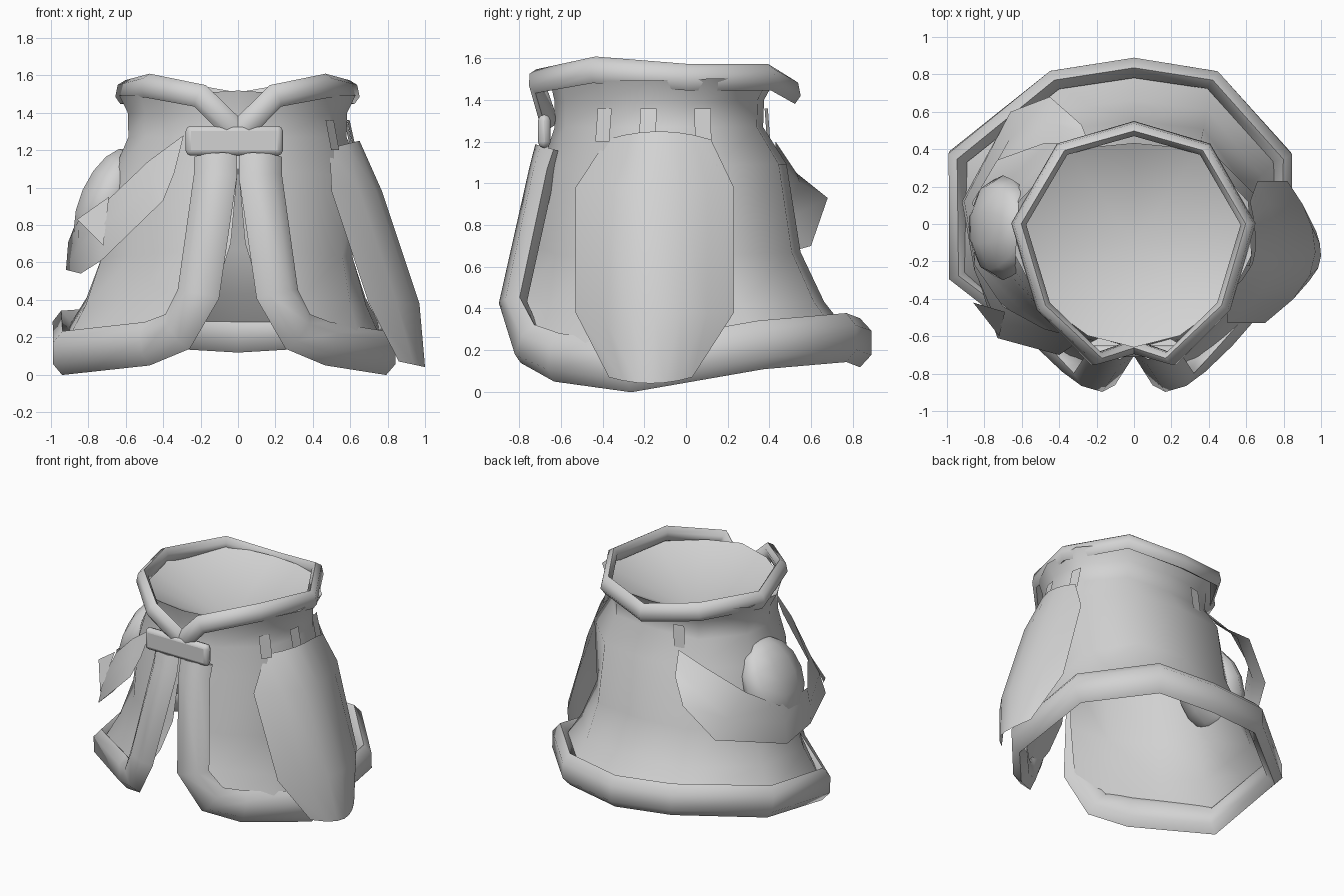
import bpy, bmesh, math
from mathutils import Matrix, Vector

start = bpy.data.objects.get("Cube")
if start:
    bpy.data.objects.remove(start, do_unlink=True)

cloth_grey = bpy.data.materials.new("light_grey_cloth")
cloth_grey.use_nodes = True
GREY = (0.65, 0.65, 0.65, 1)
cloth_grey.diffuse_color = GREY
cloth_grey.node_tree.nodes["Principled BSDF"].inputs["Base Color"].default_value = GREY

parts = []


def finish(name, bm):
    """Turn a bmesh into a named, coloured object."""
    bmesh.ops.remove_doubles(bm, verts=bm.verts, dist=0.0005)
    bmesh.ops.recalc_face_normals(bm, faces=bm.faces)
    mesh = bpy.data.meshes.new(name)
    bm.to_mesh(mesh)
    bm.free()
    mesh.materials.append(cloth_grey)
    obj = bpy.data.objects.new(name, mesh)
    bpy.context.collection.objects.link(obj)
    parts.append(obj)
    return obj


def grid(bm, rows, wrap=False):
    """Skin a list of point rows with quads."""
    verts = [[bm.verts.new(p) for p in row] for row in rows]
    for upper, lower in zip(verts, verts[1:]):
        count = len(upper)
        for i in range(count if wrap else count - 1):
            j = (i + 1) % count
            bm.faces.new((upper[i], upper[j], lower[j], lower[i]))
    return verts


def sheet(name, rows):
    bm = bmesh.new()
    grid(bm, rows)
    return finish(name, bm)


def both_sides(half):
    """Continue a half path, front to back, round the other side."""
    right = [Vector((-x * 1.01, y, z)) for x, y, z in half]
    left = [Vector((x if x < 0.7 else x * 0.85, y, z)) for x, y, z in half]
    return right + left[-2::-1]


def band(name, path, width, depth, tilt):
    """Sweep a flattened six-sided section round the body, its lower edge tilted outward."""
    rows = []
    for i, point in enumerate(path):
        after = path[min(i + 1, len(path) - 1)]
        before = path[max(i - 1, 0)]
        along = (after - before).normalized()
        out = Vector((point.x, point.y + 0.1, 0)).normalized()
        out.z = tilt
        out = (out - along * out.dot(along)).normalized()
        side = along.cross(out)
        rows.append([point + side * math.cos(k * math.pi / 3) * width / 2
                     + out * math.sin(k * math.pi / 3) * depth / 2 for k in range(6)])
    bm = bmesh.new()
    verts = grid(bm, rows, wrap=True)
    bm.faces.new(verts[0])
    bm.faces.new(verts[-1])
    return finish(name, bm)


# Cloak body: neck outline blended into the hem outline, open at the front
neck = [(-.07, -.63), (.22, -.58), (.49, -.38), (.58, -.15), (.56, .08), (.34, .34), (0, .37)]
hem = [(.2, -.84, .13), (.4, -.7, .02), (.66, -.5, -.04), (.93, -.27, -.05),
       (.93, .36, .02), (.42, .76, .05), (0, .82, .05)]
flare = [(1.5, .14), (1.4, .01), (1.27, 0), (1.08, .25), (.65, .4), (.4, .65), (.2, .97)]
rows = []
for z, t in flare:
    half = []
    for (nx, ny), (hx, hy, lift) in zip(neck, hem):
        half.append((max(0, nx + (hx - nx) * t), ny + (hy - ny) * t, z + lift * t))
    rows.append(both_sides(half))
bm = bmesh.new()
verts = grid(bm, rows)
hub = bm.verts.new((0, -.1, 1.22))
for a, b in zip(verts[0], verts[0][1:]):
    bm.faces.new((a, b, hub))
finish("cloak_body", bm)

# Rolled collar and the wide trim down the front and round the hem
band("collar", both_sides([(.01, -.66, 1.3), (.2, -.72, 1.49), (.48, -.44, 1.545),
                           (.61, 0, 1.51), (.38, .4, 1.51), (0, .51, 1.445)]), .13, .08, .2)
band("front_and_hem_trim", both_sides([(.12, -.66, 1.17), (.12, -.69, 1.06), (.21, -.83, .43),
                                       (.32, -.76, .23), (.48, -.62, .165), (.93, -.27, .115),
                                       (.93, .36, .225), (.42, .77, .26), (0, .835, .235)]),
     .235, .125, 0)

# Clasp bar
bm = bmesh.new()
bmesh.ops.create_cube(bm, size=1)
bmesh.ops.scale(bm, vec=(.52, .06, .16), verts=bm.verts)
bmesh.ops.translate(bm, vec=(-.02, -.68, 1.25), verts=bm.verts)
clasp = finish("clasp", bm)
bevel = clasp.modifiers.new("rounded", "BEVEL")
bevel.width = 0.028
bevel.segments = 2

# Curved side panel: z, front y, back y, middle x, front edge x, back edge x, end bulge
rows = []
for z, front, back, middle, fore, aft, bulge in [(1.21, -.38, .12, .65, .49, .62, .04),
                                                 (.98, -.53, .23, .77, .5, .66, 0),
                                                 (.38, -.53, .23, .97, .7, .82, 0),
                                                 (.07, -.37, .03, 1, .86, .94, -.03)]:
    row = []
    for k in range(7):
        s = k / 3 - 1
        rim = aft if s > 0 else fore
        row.append((middle - (middle - rim) * s * s,
                    (front + back) / 2 + (back - front) / 2 * s,
                    z + bulge * (1 - s * s)))
    rows.append(row)
sheet("side_panel", rows)


# Short straps holding the panel and the wrap
def strap(name, x, y, turn):
    across = Vector((math.cos(turn), math.sin(turn), 0)) * 0.04
    top = Vector((x, y, 1.36))
    low = Vector((x * 1.06, y * 1.03, 1.2))
    sheet(name, [(top - across, top + across), (low - across, low + across)])


strap("panel_strap_front", .49, -.39, 1)
strap("panel_strap_middle", .59, -.18, 1.4)
strap("panel_strap_back", .575, .08, 1.75)
strap("wrap_strap_back", -.21, .385, .2)

# Ragged wrap slung round the right side
upper = [(-.29, -.61, 1.28), (-.48, -.56, 1.14), (-.7, -.44, .93), (-.85, -.22, .83),
         (-.86, .12, .83), (-.73, .34, .98), (-.48, .43, 1.12), (-.24, .43, 1.2)]
lower = [(-.34, -.66, 1.08), (-.4, -.7, .93), (-.73, -.61, .61), (-.84, -.27, .54),
         (-.92, .12, .56), (-.66, .6, .7), (-.45, .68, .93), (-.28, .53, 1.05)]
middle = [(Vector(a) + Vector(b)) / 2 * f
          for a, b, f in zip(upper, lower, (1, 1, 1.02, 1.01, 1.02, .96, .98, 1))]
sheet("side_wrap", [upper, middle, lower])

# Torn tip at the front of the wrap
bm = bmesh.new()
bm.faces.new([bm.verts.new(p) for p in ((-.69, -.47, .95), (-.86, -.42, .83), (-.72, -.6, .69))])
finish("front_tear", bm)

# Flattened shoulder dome leaning with the slope of the cloak
bm = bmesh.new()
bmesh.ops.create_uvsphere(bm, u_segments=10, v_segments=8, radius=1)
bmesh.ops.scale(bm, vec=(.15, .28, .3), verts=bm.verts)
bmesh.ops.rotate(bm, verts=bm.verts, cent=(0, 0, 0),
                 matrix=Matrix.Rotation(math.radians(24), 3, "Y"))
bmesh.ops.translate(bm, vec=(-.7, -.02, .93), verts=bm.verts)
finish("shoulder_dome", bm)

# Soft shading with firm folds
bpy.ops.object.select_all(action="DESELECT")
for obj in parts:
    obj.select_set(True)
bpy.context.view_layer.objects.active = parts[0]
bpy.ops.object.shade_smooth_by_angle(angle=math.radians(62))
